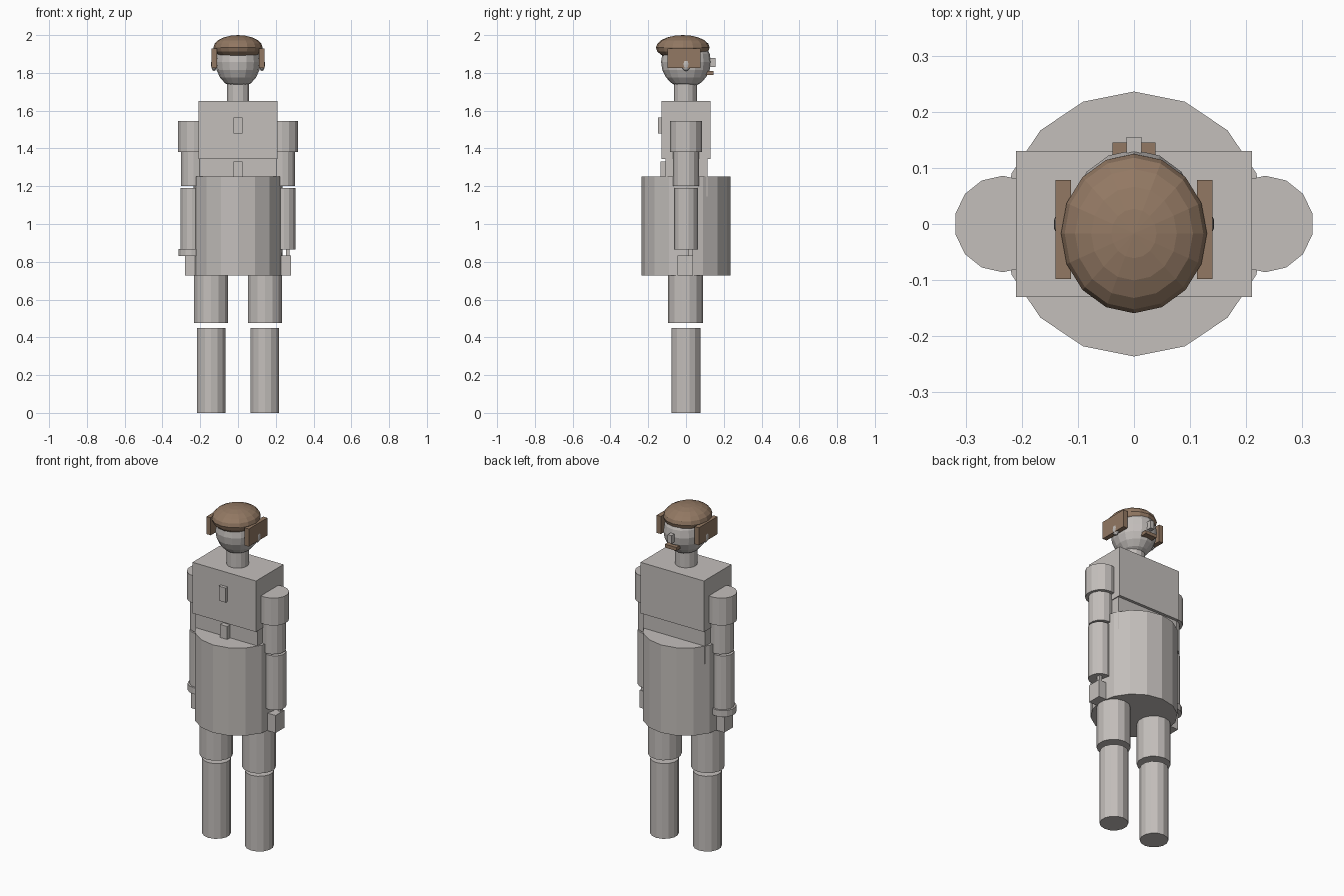
import bpy, math

if "Cube" in bpy.data.objects:
    bpy.data.objects.remove(bpy.data.objects["Cube"])


def material(name, rgb):
    m = bpy.data.materials.new(name)
    m.diffuse_color = (*rgb, 1)
    m.use_nodes = True
    m.node_tree.nodes["Principled BSDF"].inputs["Base Color"].default_value = m.diffuse_color
    return m


GREY = material("warm_grey", (0.55, 0.52, 0.50))
BROWN = material("brown", (0.29, 0.19, 0.125))


def finish(name, mat):
    ob = bpy.context.object
    ob.name = name
    ob.data.materials.append(mat)
    return ob


def box(name, x, y, z, mat=GREY):
    """Box from (min, max) pairs."""
    spans = (x, y, z)
    bpy.ops.mesh.primitive_cube_add(size=1, location=[(a + b) / 2 for a, b in spans])
    ob = finish(name, mat)
    ob.scale = [b - a for a, b in spans]
    return ob


def tube(name, x, y, r, z0, z1, sides=14):
    bpy.ops.mesh.primitive_cylinder_add(vertices=sides, radius=r, depth=z1 - z0,
                                        location=(x, y, (z0 + z1) / 2))
    return finish(name, GREY)


def ball(name, loc, radii, mat=GREY, seg=16, rings=10):
    bpy.ops.mesh.primitive_uv_sphere_add(segments=seg, ring_count=rings, radius=1, location=loc)
    ob = finish(name, mat)
    ob.scale = radii
    return ob


# Torso, waist and skirt
box("chest", (-0.21, 0.21), (-0.13, 0.13), (1.345, 1.65))
box("waist", (-0.205, 0.205), (-0.108, 0.113), (1.145, 1.35))
tube("skirt", 0, 0, 0.236, 0.727, 1.252, 16)
box("upper_button", (-0.023, 0.023), (-0.149, -0.12), (1.478, 1.565))
box("lower_button", (-0.023, 0.023), (-0.135, -0.10), (1.24, 1.33))

# Neck, head and face
tube("neck", 0, -0.003, 0.061, 1.64, 1.76)
ball("head", (0, 0, 1.858), (0.119, 0.132, 0.138))
ball("hair", (0, -0.017, 1.934), (0.13, 0.142, 0.066), BROWN)
box("nose", (-0.013, 0.013), (0.11, 0.155), (1.83, 1.878))
box("moustache", (-0.038, 0.038), (0.095, 0.145), (1.79, 1.81), BROWN)

# Paired limbs and side parts
for s, side in ((-1, "left"), (1, "right")):
    def span(a, b):
        return tuple(sorted((s * a, s * b)))

    box(f"{side}_side_hair", span(0.112, 0.14), (-0.098, 0.078), (1.825, 1.93), BROWN)
    ball(f"{side}_ear", (s * 0.127, 0, 1.845), (0.0165, 0.025, 0.035), GREY, 10, 8)
    tube(f"{side}_shoulder", s * 0.234, 0, 0.086, 1.38, 1.544)
    tube(f"{side}_upper_arm", s * 0.235, 0, 0.068, 1.2, 1.42)
    tube(f"{side}_forearm", s * 0.244, 0, 0.062, 0.865, 1.19)
    box(f"{side}_hand", span(0.2, 0.28), (-0.045, 0.038), (0.727, 0.832))
    box(f"{side}_thumb", span(0.255, 0.272), (0.012, 0.035), (0.79, 0.87))
    tube(f"{side}_thigh", s * 0.142, -0.003, 0.092, 0.475, 0.85)
    tube(f"{side}_shin", s * 0.142, 0, 0.078, 0, 0.45)

# Wrist band on one arm
tube("wrist_band", -0.246, 0, 0.072, 0.83, 0.868)
